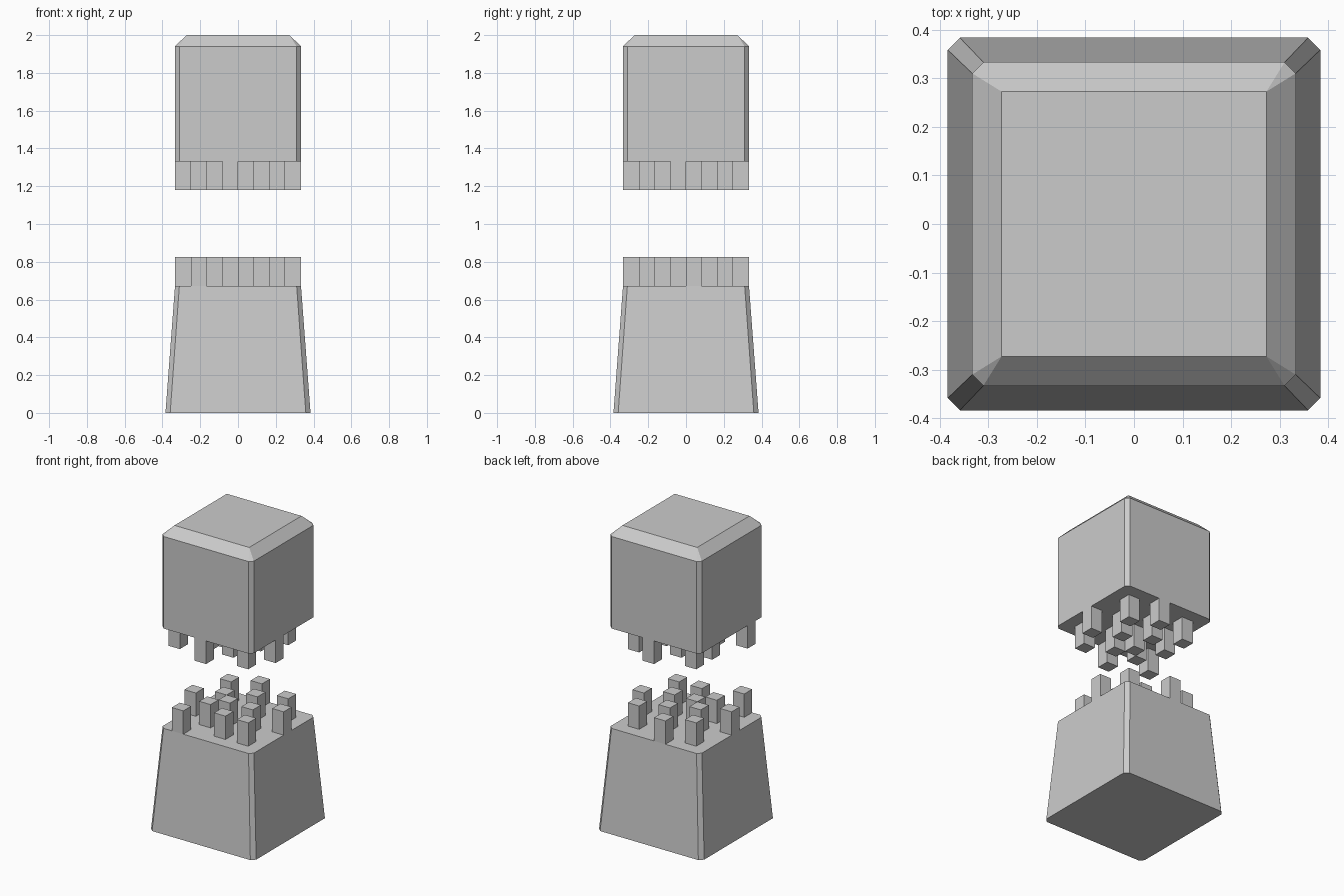
import bpy
import bmesh

if "Cube" in bpy.data.objects:
    bpy.data.objects.remove(bpy.data.objects["Cube"])

CELL = 0.667 / 8  # pegs sit on an 8 x 8 grid


def make_object(name, bm):
    bmesh.ops.recalc_face_normals(bm, faces=bm.faces)
    mesh = bpy.data.meshes.new(name)
    bm.to_mesh(mesh)
    bm.free()
    obj = bpy.data.objects.new(name, mesh)
    bpy.context.collection.objects.link(obj)
    return obj


def ring(bm, half, cut, z):
    """Square outline with its corners cut off."""
    c = half - cut
    pts = [(half, -c), (half, c), (c, half), (-c, half),
           (-half, c), (-half, -c), (-c, -half), (c, -half)]
    return [bm.verts.new((x, y, z)) for x, y in pts]


def block(name, sections):
    """Loft chamfered squares given as (half width, corner cut, height)."""
    bm = bmesh.new()
    rings = [ring(bm, *s) for s in sections]
    for a, b in zip(rings, rings[1:]):
        for i in range(8):
            j = (i + 1) % 8
            bm.faces.new((a[i], a[j], b[j], b[i]))
    bm.faces.new(rings[0][::-1])
    bm.faces.new(rings[-1])
    bmesh.ops.remove_doubles(bm, verts=bm.verts, dist=1e-5)
    return make_object(name, bm)


def pegs(name, cells, z0, z1):
    """Square pegs at the given grid cells."""
    bm = bmesh.new()
    for u, v in cells:
        cube = bmesh.ops.create_cube(bm, size=1)["verts"]
        bmesh.ops.scale(bm, vec=(CELL, CELL, z1 - z0), verts=cube)
        bmesh.ops.translate(bm, vec=(u * CELL, v * CELL, (z0 + z1) / 2), verts=cube)
    return make_object(name, bm)


# Tapered base and chamfered head
block("lower_block", [(0.384, 0.025, 0), (0.3335, 0.023, 0.672)])
block("upper_block", [(0.3335, 0.023, 1.332), (0.3335, 0.023, 1.94), (0.273, 0, 2.0)])

# Peg pattern, mirrored across the diagonal for the upper half
pattern = [(-2.5, 2.5), (2.5, 2.5), (2.5, -2.5), (-2.5, -3.5),
           (3.5, 0.5), (-0.5, 3.5), (-3.5, -0.5), (0.5, -2.5),
           (0.5, 1.5), (1.5, -0.5), (-1.5, 0.5), (-1.5, -1.5), (-0.5, -0.5)]
pegs("lower_pegs", pattern, 0.672, 0.826)
pegs("upper_pegs", [(v, u) for u, v in pattern], 1.18, 1.332)
